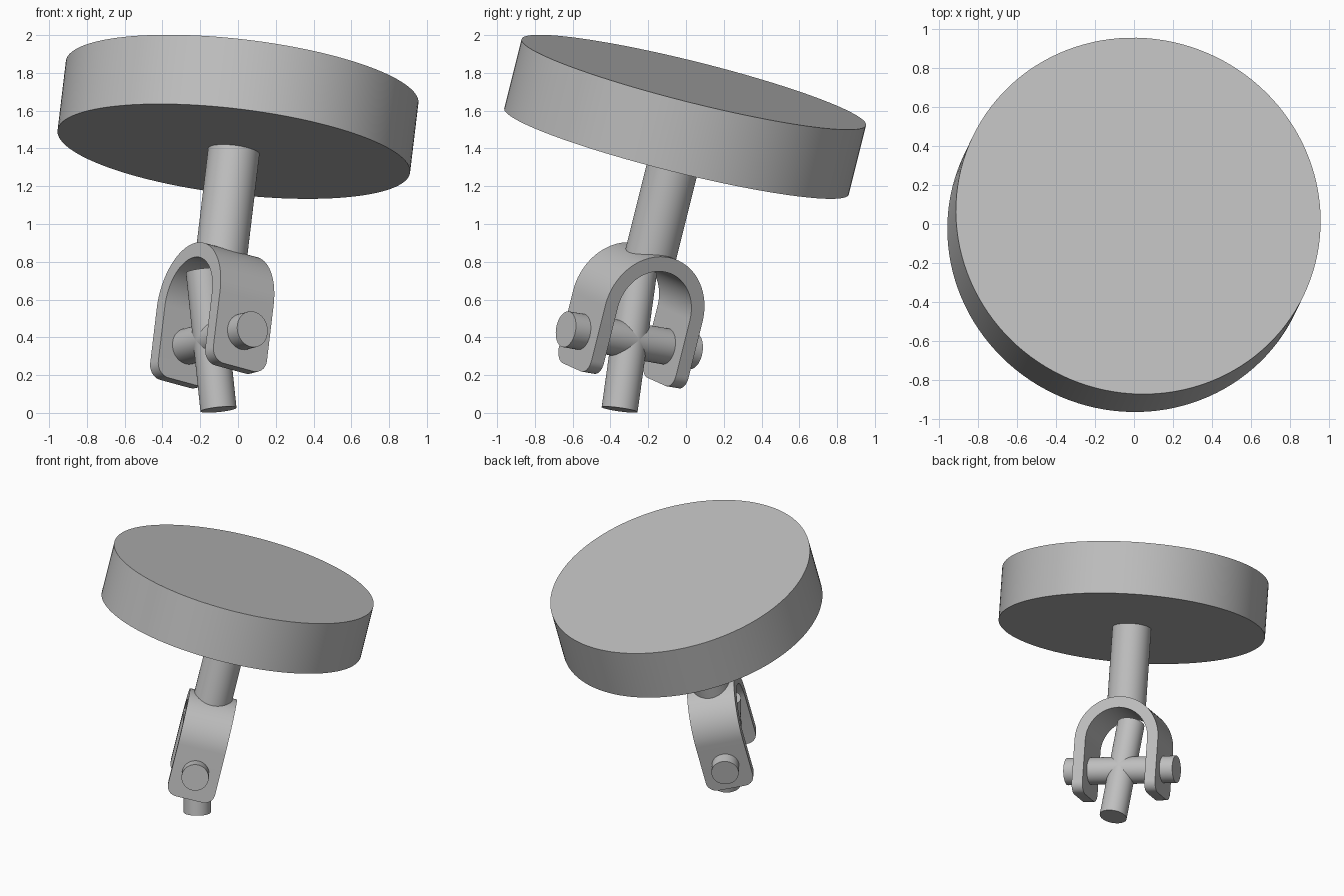
import bpy, bmesh, math
from mathutils import Vector, Matrix

cube = bpy.data.objects.get("Cube")
if cube:
    bpy.data.objects.remove(cube, do_unlink=True)

# Single grey material
grey = bpy.data.materials.new("plain_grey")
grey.use_nodes = True
COLOUR = (0.52, 0.52, 0.52, 1)
grey.diffuse_color = COLOUR
grey.node_tree.nodes["Principled BSDF"].inputs["Base Color"].default_value = COLOUR

# Tilted joint frame: X along the pin, Z along the stem, origin at the cross centre
CENTRE = Vector((-0.142, -0.3, 0.385))
stem_dir = Vector((0.12, 0.25, 1)).normalized()
pin_dir = Vector((0.54, -0.83, 0.143))
pin_dir = (pin_dir - stem_dir * pin_dir.dot(stem_dir)).normalized()
side_dir = stem_dir.cross(pin_dir)
lower_dir = Vector((-0.105, 0.14, 1)).normalized()
FRAME = Matrix((pin_dir, side_dir, stem_dir)).transposed().to_4x4()
FRAME.translation = CENTRE


def add_object(name, bm, matrix=None):
    bmesh.ops.recalc_face_normals(bm, faces=bm.faces)
    mesh = bpy.data.meshes.new(name)
    bm.to_mesh(mesh)
    bm.free()
    if matrix:
        mesh.transform(matrix)
    mesh.materials.append(grey)
    obj = bpy.data.objects.new(name, mesh)
    bpy.context.collection.objects.link(obj)
    bpy.ops.object.select_all(action='DESELECT')
    obj.select_set(True)
    bpy.context.view_layer.objects.active = obj
    bpy.ops.object.shade_smooth_by_angle(angle=math.radians(30))
    return obj


def rod(name, axis, radius, start, end, segments=64):
    """Cylinder along an axis through the joint centre."""
    bm = bmesh.new()
    bmesh.ops.create_cone(bm, cap_ends=True, segments=segments,
                          radius1=radius, radius2=radius, depth=end - start)
    turn = axis.to_track_quat('Z', 'Y').to_matrix().to_4x4()
    place = Matrix.Translation(CENTRE + axis * (start + end) / 2)
    return add_object(name, bm, place @ turn)


# Disc, stem and the two crossing rods
rod("disc", stem_dir, 0.94, 1.037, 1.417, 128)
rod("stem", stem_dir, 0.137, 0.435, 1.05)
rod("cross_pin", pin_dir, 0.096, -0.405, 0.405)
rod("lower_shaft", lower_dir, 0.096, -0.373, 0.373)

# Arched fork: U profile extruded sideways, leg corners rounded
OUTER, INNER, ARCH, FOOT, WIDTH, STEPS = 0.31, 0.23, 0.185, -0.195, 0.34, 40


def u_path(radius):
    arc = [(radius * math.cos(math.pi * i / STEPS),
            ARCH + radius * math.sin(math.pi * i / STEPS)) for i in range(STEPS + 1)]
    return [(radius, FOOT)] + arc + [(-radius, FOOT)]


bm = bmesh.new()
profile = u_path(OUTER) + u_path(INNER)[::-1]
face = bm.faces.new([bm.verts.new((x, -WIDTH / 2, z)) for x, z in profile])
extruded = bmesh.ops.extrude_face_region(bm, geom=[face])
bmesh.ops.translate(bm, vec=(0, WIDTH, 0),
                    verts=[g for g in extruded["geom"] if isinstance(g, bmesh.types.BMVert)])
corners = [e for e in bm.edges
           if all(abs(v.co.z - FOOT) < 1e-4 for v in e.verts)
           and abs(e.verts[0].co.y - e.verts[1].co.y) < 1e-4]
bmesh.ops.bevel(bm, geom=corners, offset=0.075, segments=10, profile=0.5, affect='EDGES')
add_object("fork", bm, FRAME)
